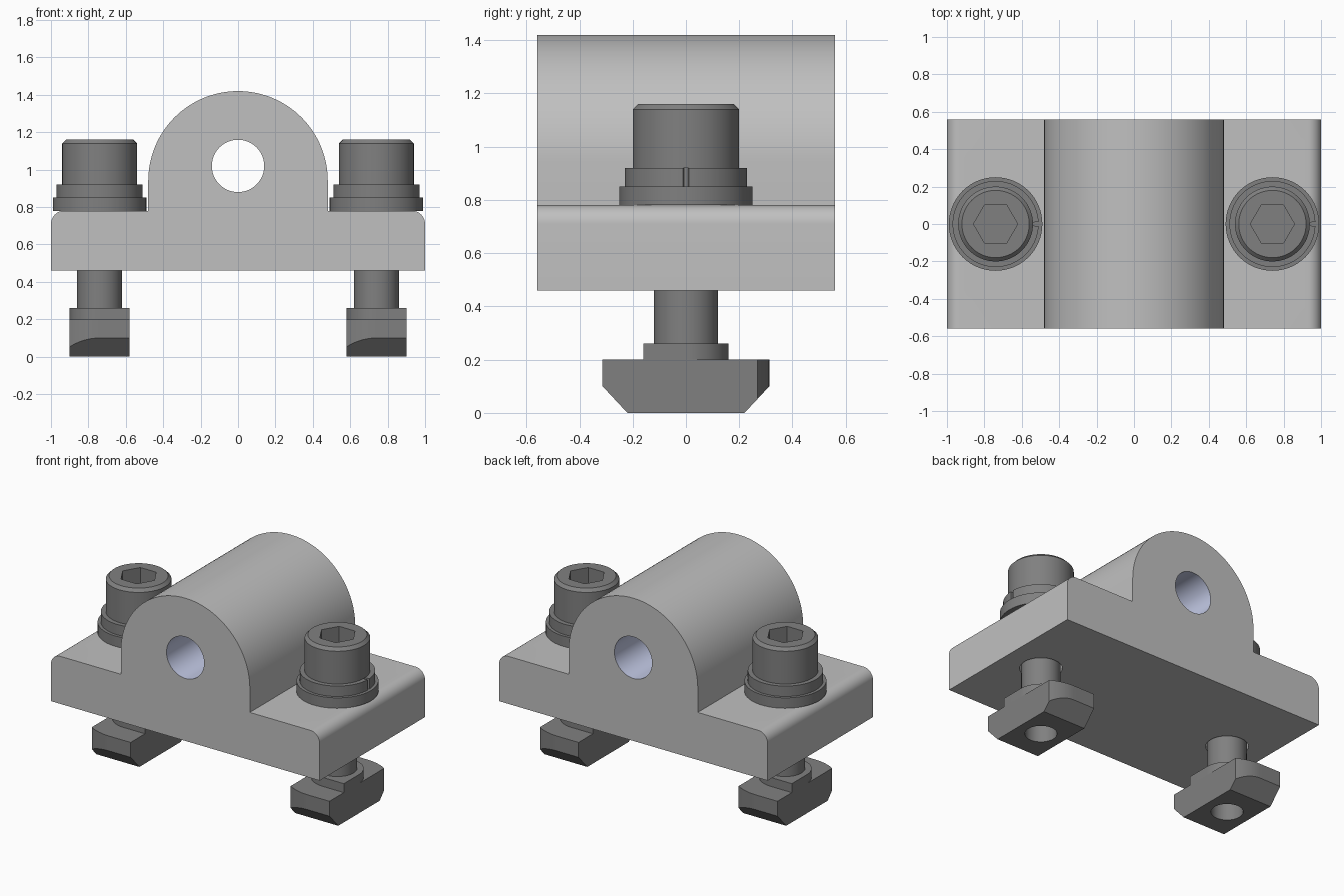
import bpy
import bmesh
from math import sin, cos, pi, sqrt, atan2, radians
from mathutils import Matrix

cube = bpy.data.objects.get("Cube")
if cube:
    bpy.data.objects.remove(cube)


def material(name, rgb):
    m = bpy.data.materials.new(name)
    m.use_nodes = True
    m.diffuse_color = (*rgb, 1)
    m.node_tree.nodes["Principled BSDF"].inputs["Base Color"].default_value = (*rgb, 1)
    return m


BODY = material("light grey metal", (0.527, 0.527, 0.527))
BORE = material("pale lavender bore", (0.591, 0.638, 0.855))
STEEL = material("dark grey steel", (0.216, 0.216, 0.216))


def arc(cx, cy, r, a0, a1, n):
    return [(cx + r * cos(a0 + (a1 - a0) * i / n), cy + r * sin(a0 + (a1 - a0) * i / n))
            for i in range(n + 1)]


def circle(r, n=64, cx=0, cy=0):
    return arc(cx, cy, r, 0, 2 * pi, n)[:-1]


def finish(bm, name, mat, x=0):
    bmesh.ops.recalc_face_normals(bm, faces=bm.faces)
    mesh = bpy.data.meshes.new(name)
    bm.to_mesh(mesh)
    bm.free()
    mesh.materials.append(mat)
    obj = bpy.data.objects.new(name, mesh)
    obj.location.x = x
    bpy.context.collection.objects.link(obj)
    return obj


def prism_bm(points, lo, hi):
    """Outline extruded along z."""
    bm = bmesh.new()
    face = bm.faces.new([bm.verts.new((x, y, lo)) for x, y in points])
    new = bmesh.ops.extrude_face_region(bm, geom=[face])["geom"]
    bmesh.ops.translate(bm, vec=(0, 0, hi - lo),
                        verts=[v for v in new if isinstance(v, bmesh.types.BMVert)])
    return bm


def prism(name, points, lo, hi, mat, x=0, along_y=False):
    bm = prism_bm(points, lo, hi)
    if along_y:
        bmesh.ops.transform(bm, matrix=Matrix.Rotation(pi / 2, 4, "X"), verts=bm.verts)
    return finish(bm, name, mat, x)


def lathe(name, profile, mat, x=0, gap=0, n=64):
    """Closed (radius, z) profile turned about z, optionally with a slit facing +x."""
    bm = bmesh.new()
    count = n + 1 if gap else n
    rings = []
    for i in range(count):
        a = gap + (2 * pi - 2 * gap) * i / n
        rings.append([bm.verts.new((r * cos(a), r * sin(a), z)) for r, z in profile])
    for i in range(n):
        a, b = rings[i], rings[(i + 1) % count]
        for j in range(len(profile)):
            k = (j + 1) % len(profile)
            if profile[j][0] or profile[k][0]:
                bm.faces.new((a[j], a[k], b[k], b[j]))
    if gap:
        bm.faces.new(rings[0])
        bm.faces.new(rings[-1])
    bmesh.ops.remove_doubles(bm, verts=bm.verts, dist=1e-5)
    return finish(bm, name, mat, x)


def activate(obj):
    bpy.ops.object.select_all(action="DESELECT")
    obj.select_set(True)
    bpy.context.view_layer.objects.active = obj


def cut(obj, cutter):
    mod = obj.modifiers.new("cut", "BOOLEAN")
    mod.operation = "DIFFERENCE"
    mod.solver = "EXACT"
    mod.object = cutter
    activate(obj)
    bpy.ops.object.modifier_apply(modifier=mod.name)
    bpy.data.objects.remove(cutter)


def smooth(obj):
    activate(obj)
    bpy.ops.object.shade_smooth_by_angle(angle=radians(28))


BOLT_X = 0.74
BORE_Z, BORE_R = 1.02, 0.14

# Bearing block: flanged base and arch in one profile
outline = [(-1, 0.46), (1, 0.46)]
outline += arc(0.93, 0.71, 0.07, 0, pi / 2, 12)
outline += [(0.48, 0.78)]
outline += arc(0, 0.94, 0.48, 0, pi, 64)
outline += [(-0.48, 0.78)]
outline += arc(-0.93, 0.71, 0.07, pi / 2, pi, 12)
block = prism("bearing_block", outline, -0.56, 0.56, BODY, along_y=True)
block.data.materials.append(BORE)
cut(block, prism("bore_cutter", circle(BORE_R, 64, 0, BORE_Z), -1, 1, BORE, along_y=True))
for side in (-1, 1):
    cut(block, prism("clearance_cutter", circle(0.13), 0.3, 0.82, BODY, side * BOLT_X))

# Bore walls get their own colour
for f in block.data.polygons:
    in_bore = sqrt(f.center.x ** 2 + (f.center.z - BORE_Z) ** 2) < BORE_R + 0.01
    f.material_index = 1 if in_bore and abs(f.normal.y) < 0.5 else 0
smooth(block)


def nut_outline(hx, hy, r):
    """Rectangle with two opposite corners rounded about the centre."""
    a0 = atan2(sqrt(r * r - hx * hx), hx)
    a1 = atan2(hy, sqrt(r * r - hy * hy))
    half = [(hx, -hy)] + arc(0, 0, r, a0, a1, 20)
    return half + [(-x, -y) for x, y in half]


def slot_nut(name, x):
    bm = prism_bm(nut_outline(0.16, 0.313, 0.313), 0, 0.2)
    # Sloped underside at both ends
    for side in (-1, 1):
        res = bmesh.ops.bisect_plane(bm, geom=bm.verts[:] + bm.edges[:] + bm.faces[:],
                                     plane_co=(0, side * 0.22, 0),
                                     plane_no=(0, side * 0.1, -0.093), clear_outer=True)
        edges = [e for e in res["geom_cut"] if isinstance(e, bmesh.types.BMEdge)]
        bmesh.ops.edgeloop_fill(bm, edges=edges)
    obj = finish(bm, name, STEEL, x)
    cut(obj, prism("thread_cutter", circle(0.098), -0.1, 0.17, STEEL, x))
    return obj


for label, x in (("right", -BOLT_X), ("left", BOLT_X)):
    # Socket head bolt
    bolt = lathe(label + "_bolt", [(0, 0.18), (0.12, 0.18), (0.12, 0.92), (0.2, 0.92),
                                   (0.2, 1.14), (0.18, 1.16), (0, 1.16)], STEEL, x)
    cut(bolt, prism("socket_cutter", circle(0.118, 6), 1.04, 1.3, STEEL, x))
    # Flat washer and split lock washer
    washer = lathe(label + "_flat_washer", [(0.12, 0.78), (0.25, 0.78),
                                            (0.25, 0.85), (0.12, 0.85)], STEEL, x)
    lock = lathe(label + "_lock_washer", [(0.12, 0.85), (0.23, 0.85),
                                          (0.23, 0.92), (0.12, 0.92)], STEEL, x, gap=0.045)
    # Slot nut with raised collar
    nut = slot_nut(label + "_slot_nut", x)
    collar = prism(label + "_nut_collar", nut_outline(0.16, 0.16, 0.16),
                   0.2, 0.26, STEEL, x)
    for part in (bolt, washer, lock, nut, collar):
        smooth(part)
